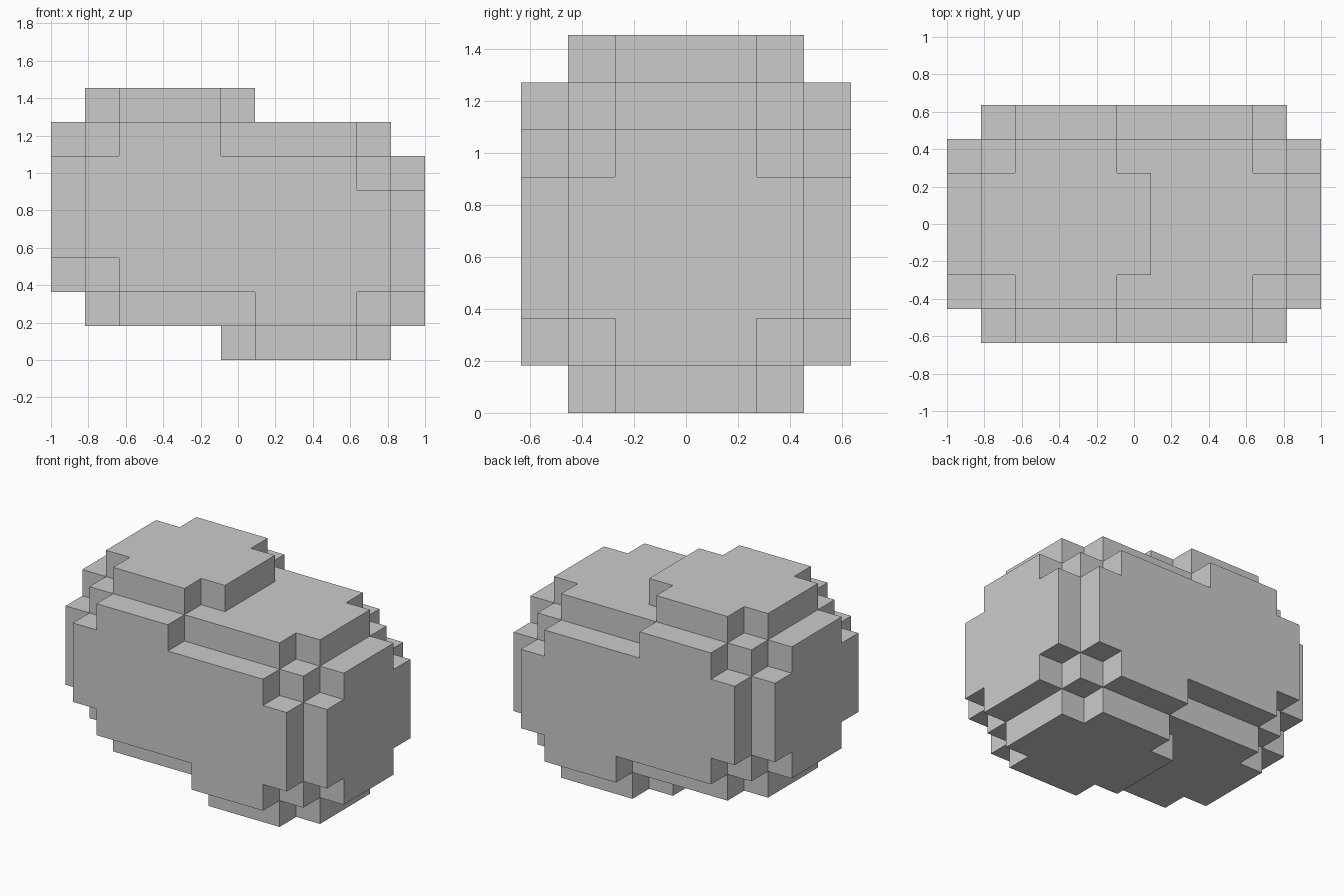
import bpy, bmesh
from mathutils import Vector

if "Cube" in bpy.data.objects:
    bpy.data.objects.remove(bpy.data.objects["Cube"])

U = 2 / 11            # size of one cube
N = 7                 # each rounded lump is 7 cubes across

# Blocky ball: a cube with its edges and face corners cut away
def ball(ox, oy, oz):
    cells = set()
    for i in range(N):
        for j in range(N):
            for k in range(N):
                d = sorted(min(a, N - 1 - a) for a in (i, j, k))
                edge = d[1] == 0
                face_corner = d == [0, 1, 1]
                if not (edge or face_corner):
                    cells.add((i + ox, j + oy, k + oz))
    return cells

# Two overlapping lumps: left one raised by one cube
cells = ball(0, 0, 1) | ball(4, 0, 0)

# Skin: keep only exposed cube faces
bm = bmesh.new()
origin = Vector((-5.5, -3.5, 0))
for c in sorted(cells):
    for axis in range(3):
        for s in (-1, 1):
            n = list(c)
            n[axis] += s
            if tuple(n) in cells:
                continue
            ring = [(0, 0), (1, 0), (1, 1), (0, 1)]
            if s < 0:
                ring.reverse()
            verts = []
            for a, b in ring:
                p = Vector(c)
                p[axis] += s > 0
                p[(axis + 1) % 3] += a
                p[(axis + 2) % 3] += b
                verts.append(bm.verts.new((p + origin) * U))
            bm.faces.new(verts)

# Weld and merge flat areas
bmesh.ops.remove_doubles(bm, verts=bm.verts[:], dist=0.001)
bmesh.ops.dissolve_limit(bm, angle_limit=0.02, verts=bm.verts[:], edges=bm.edges[:])

mesh = bpy.data.meshes.new("double_lump")
bm.to_mesh(mesh)
bm.free()
bpy.context.collection.objects.link(bpy.data.objects.new("double_lump", mesh))
